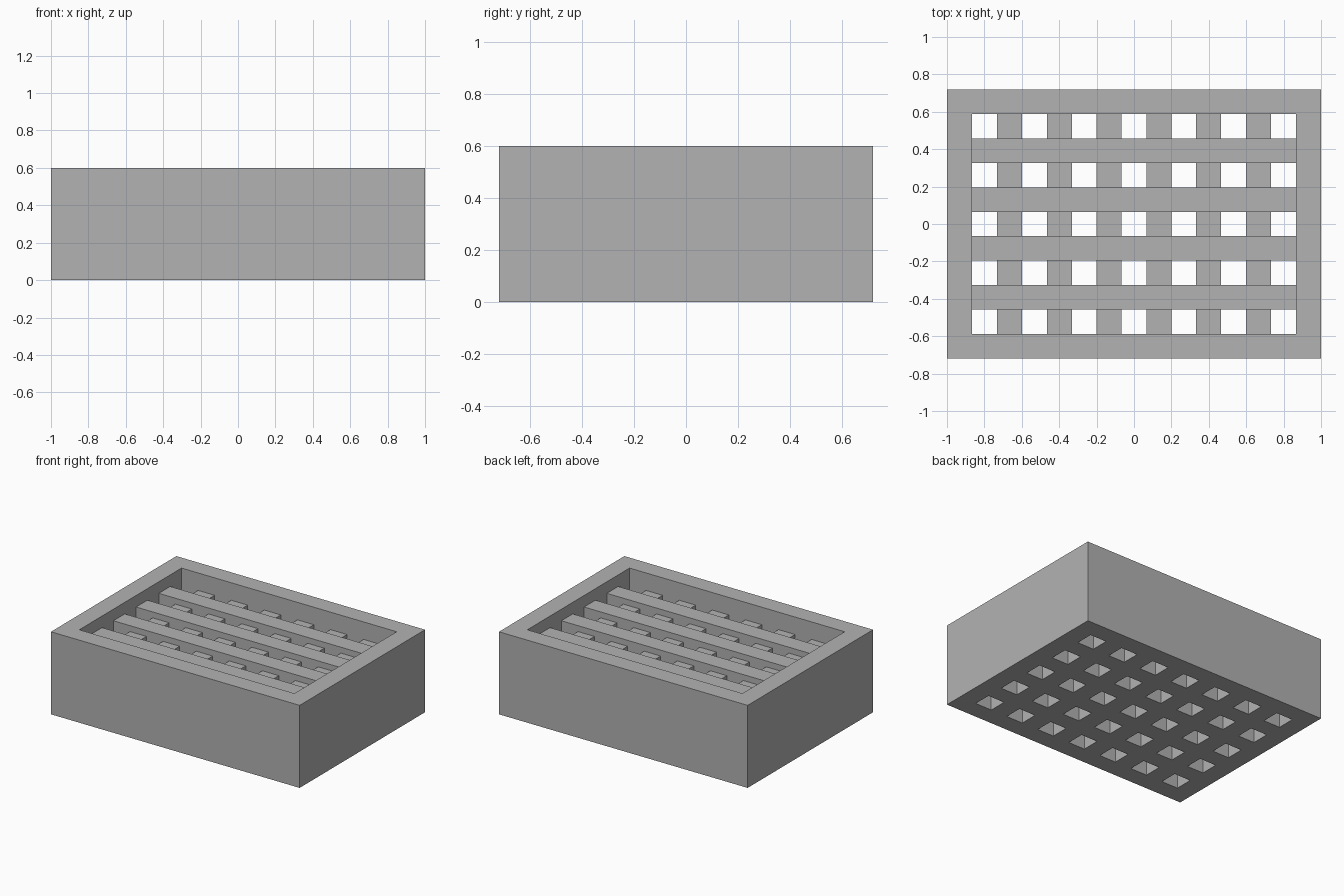
import bpy
import bmesh

cube = bpy.data.objects.get("Cube")
if cube:
    bpy.data.objects.remove(cube, do_unlink=True)

# Sizes
HALF_X, HALF_Y = 1.0, 0.72
INNER_X, INNER_Y = 0.865, 0.587
COLS, ROWS = 13, 9              # alternating gaps and bars inside the frame
CROSSBAR_TOP, SLAT_TOP, RIM_TOP = 0.473, 0.516, 0.6


def grid_lines(outer, inner, count):
    step = 2 * inner / count
    return [-outer] + [-inner + i * step for i in range(count + 1)] + [outer]


def raise_faces(bm, faces, top):
    """Extrude a region straight up to the given height."""
    edges = {e for f in faces for e in f.edges}
    verts = {v for f in faces for v in f.verts}
    result = bmesh.ops.extrude_face_region(
        bm, geom=list(faces) + list(edges) + list(verts))
    for item in result["geom"]:
        if isinstance(item, bmesh.types.BMVert):
            item.co.z = top
    return [g for g in result["geom"] if isinstance(g, bmesh.types.BMFace)]


def in_rim(face):
    c = face.calc_center_median()
    return abs(c.x) > INNER_X or abs(c.y) > INNER_Y


def in_slat(face):
    row = int((face.calc_center_median().y + INNER_Y) / (2 * INNER_Y / ROWS))
    return in_rim(face) or row % 2 == 1


# Base sheet: square openings wherever a column gap meets a row gap
bm = bmesh.new()
xs = grid_lines(HALF_X, INNER_X, COLS)
ys = grid_lines(HALF_Y, INNER_Y, ROWS)
points = [[bm.verts.new((x, y, 0)) for y in ys] for x in xs]
for i in range(len(xs) - 1):
    for j in range(len(ys) - 1):
        inside = 0 < i <= COLS and 0 < j <= ROWS
        if not (inside and i % 2 and j % 2):
            bm.faces.new((points[i][j], points[i + 1][j],
                          points[i + 1][j + 1], points[i][j + 1]))

# Crossbars, then the higher slats, then the rim
faces = raise_faces(bm, bm.faces[:], CROSSBAR_TOP)
faces = raise_faces(bm, [f for f in faces if in_slat(f)], SLAT_TOP)
raise_faces(bm, [f for f in faces if in_rim(f)], RIM_TOP)
bmesh.ops.recalc_face_normals(bm, faces=bm.faces[:])

mesh = bpy.data.meshes.new("grate_block")
bm.to_mesh(mesh)
bm.free()

# Plain grey material
grey = bpy.data.materials.new("plain_grey")
grey.use_nodes = True
colour = (0.448, 0.448, 0.448, 1)
grey.diffuse_color = colour
grey.node_tree.nodes["Principled BSDF"].inputs["Base Color"].default_value = colour
mesh.materials.append(grey)

block = bpy.data.objects.new("grate_block", mesh)
bpy.context.collection.objects.link(block)
